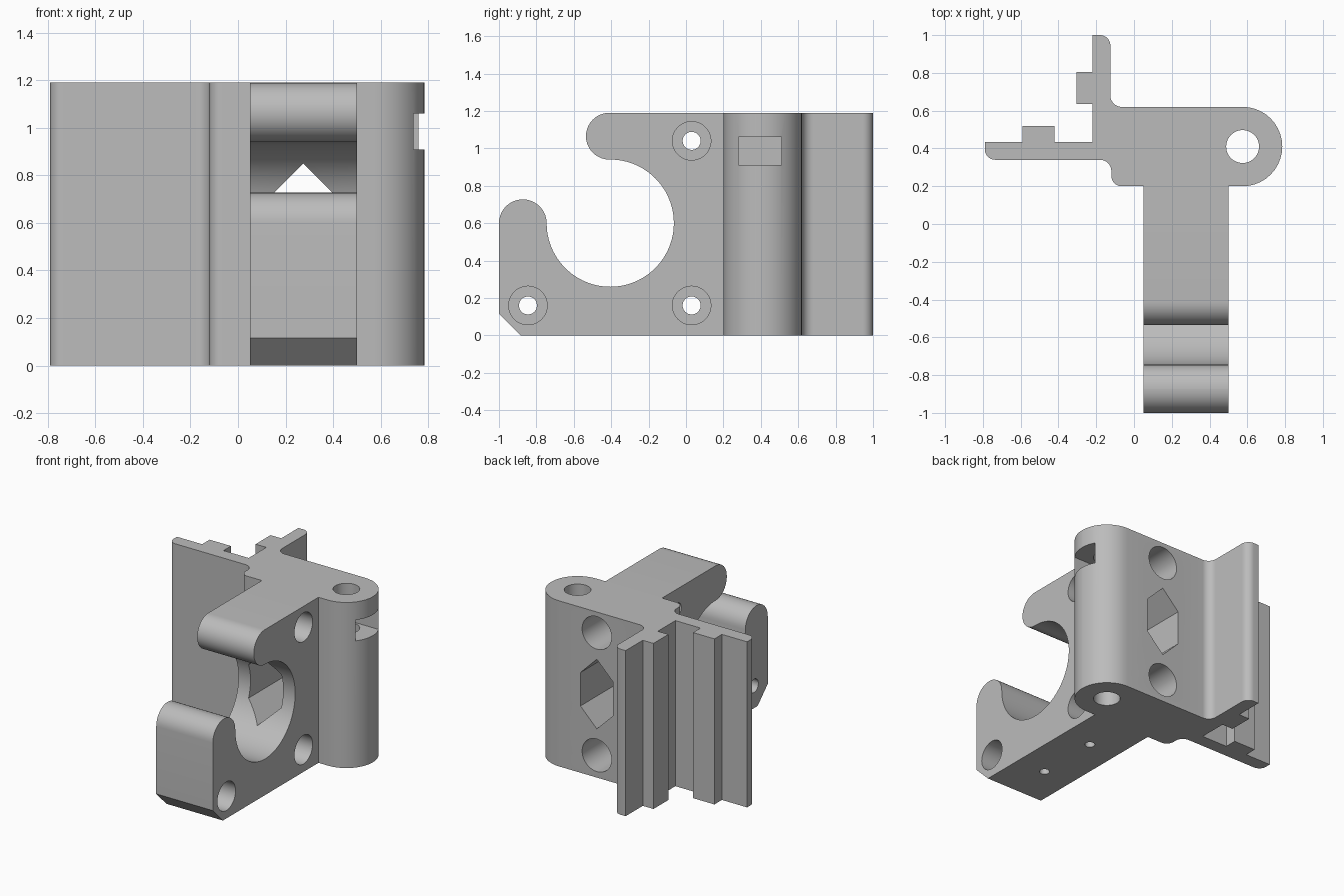
import bpy, bmesh, math
from mathutils import Vector

cube = bpy.data.objects.get("Cube")
if cube:
    bpy.data.objects.remove(cube, do_unlink=True)

grey = bpy.data.materials.new("plain grey")
grey.use_nodes = True
grey.diffuse_color = (0.5, 0.5, 0.5, 1)
grey.node_tree.nodes["Principled BSDF"].inputs["Base Color"].default_value = (0.5, 0.5, 0.5, 1)

HEIGHT = 1.19
MID = 0.6


def outline(corners, steps=10):
    """Turn (u, v) or (u, v, radius) corners into a polygon with rounded corners."""
    pts = []
    n = len(corners)
    for i, c in enumerate(corners):
        p = Vector(c[:2])
        if len(c) == 2:
            pts.append(p)
            continue
        r = c[2]
        a = (Vector(corners[i - 1][:2]) - p).normalized()
        b = (Vector(corners[(i + 1) % n][:2]) - p).normalized()
        # all rounded corners are right angles
        centre = p + (a + b) * r
        for k in range(steps + 1):
            t = k / steps * math.pi / 2
            pts.append(centre - b * r * math.cos(t) - a * r * math.sin(t))
    clean = []
    for p in pts:
        if not clean or (p - clean[-1]).length > 1e-4:
            clean.append(p)
    return clean


def circle(u, v, r, n=48):
    return [Vector((u + r * math.cos(2 * math.pi * k / n),
                    v + r * math.sin(2 * math.pi * k / n))) for k in range(n)]


def prism(name, pts, axis, low, high):
    """Extrude a polygon along an axis."""
    place = {"x": lambda u, v, w: (w, u, v),
             "y": lambda u, v, w: (u, w, v),
             "z": lambda u, v, w: (u, v, w)}[axis]
    bm = bmesh.new()
    bottom = [bm.verts.new(place(p[0], p[1], low)) for p in pts]
    top = [bm.verts.new(place(p[0], p[1], high)) for p in pts]
    bm.faces.new(bottom)
    bm.faces.new(top)
    for i in range(len(pts)):
        j = (i + 1) % len(pts)
        bm.faces.new((bottom[i], bottom[j], top[j], top[i]))
    bmesh.ops.recalc_face_normals(bm, faces=bm.faces)
    mesh = bpy.data.meshes.new(name)
    bm.to_mesh(mesh)
    bm.free()
    mesh.materials.append(grey)
    obj = bpy.data.objects.new(name, mesh)
    bpy.context.collection.objects.link(obj)
    return obj


def combine(target, other, operation):
    mod = target.modifiers.new(operation.lower(), "BOOLEAN")
    mod.operation = operation
    mod.solver = "EXACT"
    mod.object = other
    bpy.context.view_layer.objects.active = target
    bpy.ops.object.modifier_apply(modifier=mod.name)
    bpy.data.objects.remove(other, do_unlink=True)


# Upright body with rod sleeve, two fins and their ribs
body = prism("bracket_body", outline([
    (0.785, 0.62, 0.21), (-0.125, 0.62, 0.06), (-0.125, 1.0, 0.055), (-0.22, 1.0),
    (-0.22, 0.805), (-0.305, 0.805), (-0.305, 0.635), (-0.22, 0.635),
    (-0.22, 0.435), (-0.42, 0.435), (-0.42, 0.52), (-0.59, 0.52),
    (-0.59, 0.435), (-0.79, 0.435), (-0.79, 0.34, 0.055), (-0.12, 0.34, 0.06),
    (-0.12, 0.2, 0.055), (0.785, 0.2, 0.21)]), "z", 0, HEIGHT)

# Hooked motor arm with a large open bore
BORE_Y, BORE_R = -0.405, 0.34
bore = [(BORE_Y + BORE_R * math.cos(t), MID + BORE_R * math.sin(t))
        for t in (math.pi / 2 - k * math.pi / 48 for k in range(73))]
arm = prism("motor_arm", outline(
    [(-0.885, 0), (0.35, 0), (0.35, HEIGHT), (-0.535, HEIGHT, 0.125),
     (-0.535, MID + BORE_R, 0.125)] + bore +
    [(-0.745, 0.727, 0.127), (-1, 0.727, 0.127), (-1, 0.115)]), "x", 0.05, 0.5)
combine(body, arm, "UNION")

# Counterbored motor screw holes
for y, z in ((0.03, 1.04), (0.03, 0.16), (-0.845, 0.16)):
    combine(body, prism("screw_hole", circle(y, z, 0.048), "x", -0.05, 0.6), "DIFFERENCE")
    combine(body, prism("counterbore", circle(y, z, 0.103), "x", 0.2, 0.6), "DIFFERENCE")

# Blind rod sockets in the back
CENTRE_X = 0.275
for z in (0.16, 1.04):
    combine(body, prism("rod_socket", circle(CENTRE_X, z, 0.117), "y", 0.18, 0.7), "DIFFERENCE")

# Six-sided belt passage from the back into the bore
passage = [(CENTRE_X + dx, MID + dz) for dx, dz in
           ((0, 0.25), (0.13, 0.12), (0.13, -0.12), (0, -0.25), (-0.13, -0.12), (-0.13, 0.12))]
combine(body, prism("belt_passage", passage, "y", -0.3, 0.7), "DIFFERENCE")

# Vertical rod hole and nut slot in the sleeve
combine(body, prism("sleeve_hole", circle(0.575, 0.41, 0.087), "z", -0.1, 1.3), "DIFFERENCE")
slot = [(0.28, 0.91), (0.51, 0.91), (0.51, 1.06), (0.28, 1.06)]
combine(body, prism("nut_slot", slot, "x", 0.46, 0.9), "DIFFERENCE")

# Small blind holes underneath
for y in (-0.58, -0.12):
    combine(body, prism("pilot_hole", circle(CENTRE_X, y, 0.033, 24), "z", -0.1, 0.2), "DIFFERENCE")

# Smooth curved walls, crisp edges
bpy.ops.object.select_all(action="DESELECT")
body.select_set(True)
bpy.context.view_layer.objects.active = body
bpy.ops.object.shade_smooth_by_angle(angle=math.radians(30))
